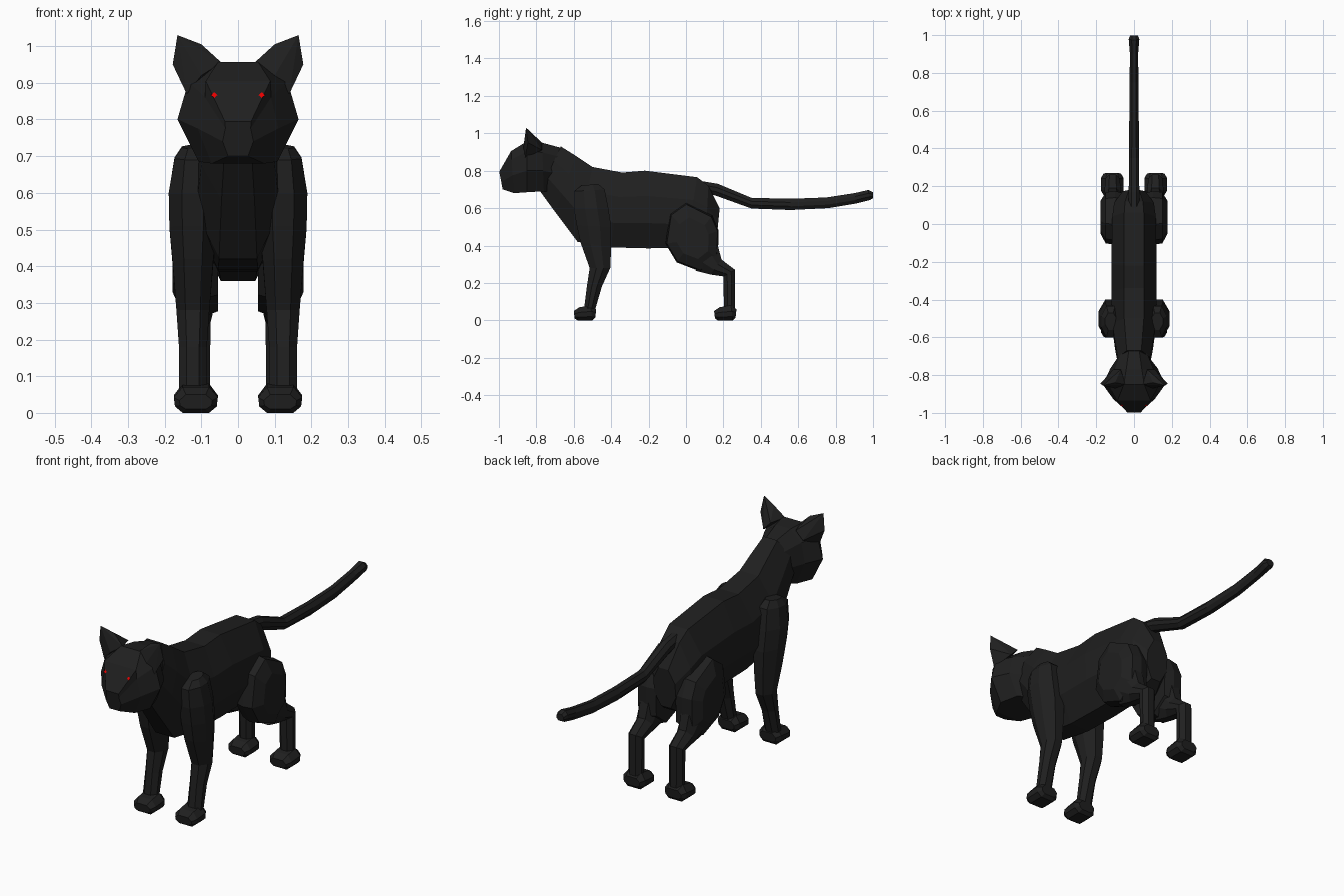
import bpy, bmesh
from mathutils import Vector
from mathutils.bvhtree import BVHTree

old = bpy.data.objects.get("Cube")
if old:
    bpy.data.objects.remove(old, do_unlink=True)


def material(name, colour):
    mat = bpy.data.materials.new(name)
    mat.use_nodes = True
    mat.diffuse_color = colour
    mat.node_tree.nodes["Principled BSDF"].inputs["Base Color"].default_value = colour
    return mat


BLACK = material("black fur", (0.014, 0.014, 0.014, 1))
RED = material("red eye", (0.8, 0.0, 0.0, 1))


def finish(name, bm, mat=BLACK, mirror=False):
    """Turn a bmesh into a flat-shaded object, optionally mirrored left to right."""
    mesh = bpy.data.meshes.new(name)
    bm.to_mesh(mesh)
    bm.free()
    mesh.materials.append(mat)
    obj = bpy.data.objects.new(name, mesh)
    bpy.context.collection.objects.link(obj)
    if mirror:
        obj.modifiers.new("Mirror", "MIRROR").use_mirror_merge = False
    return obj


def loft(profile, sections, cx=0.0):
    """Skin rings; a section is (y, z) of one edge, (y, z) of the other, half width, end factor."""
    bm = bmesh.new()
    rings = []
    for ay, az, by, bz, width, *end in sections:
        a, b = Vector((cx, ay, az)), Vector((cx, by, bz))
        half = []
        for i, (fx, v) in enumerate(profile):
            fx = end[0] if end and i == 0 else fx
            half.append((fx * width, b.lerp(a, (v + 1) / 2)))
        outline = [p + Vector((x, 0, 0)) for x, p in half]
        outline += [p - Vector((x, 0, 0)) for x, p in reversed(half)]
        rings.append([bm.verts.new(p) for p in outline])
    n = len(rings[0])
    for r, s in zip(rings, rings[1:]):
        for i in range(n):
            j = (i + 1) % n
            bm.faces.new((r[i], r[j], s[j], s[i]))
    bm.faces.new(rings[0])
    bm.faces.new(rings[-1])
    bmesh.ops.recalc_face_normals(bm, faces=bm.faces)
    return bm


def hull(points):
    bm = bmesh.new()
    for p in points:
        bm.verts.new(p)
    res = bmesh.ops.convex_hull(bm, input=bm.verts)
    loose = [v for v in bm.verts if not v.link_faces]
    bmesh.ops.delete(bm, geom=loose, context="VERTS")
    bmesh.ops.dissolve_limit(bm, angle_limit=0.02, verts=bm.verts, edges=bm.edges)
    bmesh.ops.recalc_face_normals(bm, faces=bm.faces)
    return bm


OCTAGON = [(0.45, 1), (1, 0.35), (1, -0.35), (0.45, -1)]

# Neck, chest, belly and rump
finish("body", loft(OCTAGON, [
    (-0.67, 0.93, -0.78, 0.69, 0.085),
    (-0.59, 0.88, -0.70, 0.58, 0.10),
    (-0.50, 0.82, -0.58, 0.42, 0.115),
    (-0.34, 0.79, -0.40, 0.39, 0.12),
    (-0.22, 0.80, -0.20, 0.385, 0.12),
    (0.06, 0.765, 0.00, 0.39, 0.115),
    (0.12, 0.72, 0.10, 0.36, 0.105),
    (0.18, 0.60, 0.16, 0.40, 0.06),
]))

# Head, from muzzle to nape
head = loft([(0.33, 1), (0.82, 0.6), (1, -0.15), (0.65, -1)], [
    (-0.998, 0.795, -0.98, 0.70, 0.042, 0.85),
    (-0.935, 0.905, -0.92, 0.68, 0.11, 0.8),
    (-0.85, 0.957, -0.85, 0.685, 0.165),
    (-0.77, 0.95, -0.76, 0.69, 0.125),
    (-0.66, 0.92, -0.74, 0.69, 0.08),
])
tree = BVHTree.FromBMesh(head)
finish("head", head)

# Eyes: thin diamonds lying on the face
hit, normal, _, _ = tree.ray_cast(Vector((0.065, -2, 0.865)), Vector((0, 1, 0)))
side = normal.cross(Vector((0, 0, 1))).normalized()
rise = side.cross(normal).normalized()
eye = bmesh.new()
centre = hit + normal * 0.003
eye.faces.new([eye.verts.new(centre + d * 0.009) for d in (side, rise, -side, -rise)])
eye.normal_update()
if eye.faces[:][0].normal.dot(normal) < 0:
    bmesh.ops.reverse_faces(eye, faces=eye.faces[:])
finish("eyes", eye, RED, mirror=True)

# Ears
finish("ears", hull([
    (0.045, -0.85, 0.955), (0.10, -0.84, 1.005), (0.165, -0.855, 1.03),
    (0.178, -0.845, 0.95), (0.14, -0.86, 0.87), (0.10, -0.87, 0.92),
    (0.11, -0.77, 0.91), (0.07, -0.77, 0.95),
]), mirror=True)

# Front legs, from shoulder to ankle
finish("front_legs", loft(OCTAGON, [
    (-0.56, 0.72, -0.47, 0.73, 0.03),
    (-0.60, 0.69, -0.435, 0.70, 0.05),
    (-0.60, 0.60, -0.415, 0.60, 0.066),
    (-0.585, 0.51, -0.40, 0.50, 0.064),
    (-0.565, 0.42, -0.40, 0.39, 0.055),
    (-0.515, 0.28, -0.405, 0.28, 0.045),
    (-0.53, 0.18, -0.45, 0.18, 0.038),
    (-0.545, 0.06, -0.485, 0.06, 0.038),
], cx=0.123), mirror=True)

# Thighs: one side outline, stacked from the inside to the outside
THIGH = [(-0.11, 0.41), (-0.085, 0.57), (0.0, 0.63), (0.14, 0.56),
         (0.175, 0.48), (0.17, 0.33), (0.08, 0.26), (-0.05, 0.31)]
thigh_points = []
for x, scale in ((0.055, 0.9), (0.10, 1.0), (0.15, 0.95), (0.178, 0.6)):
    for y, z in THIGH:
        thigh_points.append((x, 0.04 + (y - 0.04) * scale, 0.43 + (z - 0.43) * scale))
finish("thighs", hull(thigh_points), mirror=True)

# Hind legs, from knee over the hock to the ankle
finish("hind_legs", loft(OCTAGON, [
    (0.17, 0.40, 0.05, 0.265, 0.05),
    (0.19, 0.325, 0.13, 0.245, 0.044),
    (0.262, 0.27, 0.20, 0.235, 0.038),
    (0.262, 0.06, 0.203, 0.06, 0.036),
], cx=0.113), mirror=True)

# Paws
for name, shift in (("front_paws", 0.0), ("hind_paws", 0.75)):
    rows = [(-0.60, 0.05, -0.595, 0.01, 0.045), (-0.57, 0.07, -0.58, 0, 0.06),
            (-0.51, 0.08, -0.50, 0, 0.06), (-0.48, 0.06, -0.485, 0.015, 0.045)]
    moved = [(a + shift, b, c + shift, d, w) for a, b, c, d, w in rows]
    finish(name, loft([(0.6, 1), (1, 0.2), (0.95, -0.5), (0.6, -1)], moved, cx=0.115), mirror=True)

# Tail
finish("tail", loft(OCTAGON, [
    (0.08, 0.745, 0.10, 0.68, 0.028),
    (0.17, 0.73, 0.15, 0.67, 0.028),
    (0.35, 0.655, 0.35, 0.598, 0.027),
    (0.56, 0.65, 0.56, 0.59, 0.025),
    (0.75, 0.657, 0.76, 0.60, 0.023),
    (0.90, 0.68, 0.91, 0.625, 0.022),
    (0.975, 0.697, 0.982, 0.643, 0.028),
    (0.999, 0.685, 0.999, 0.652, 0.02),
]))
